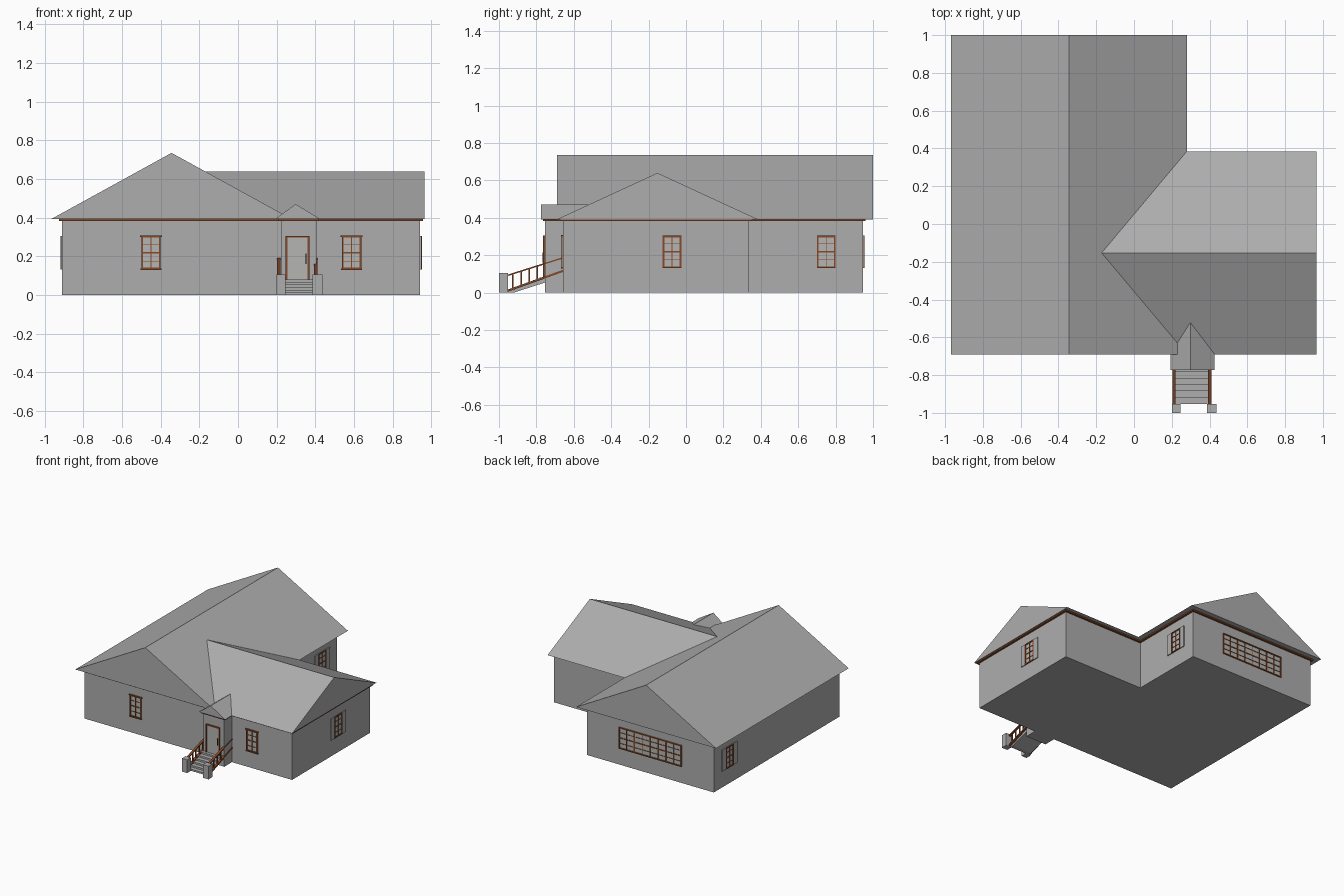
import bpy, bmesh, math
from mathutils import Matrix, Vector

if "Cube" in bpy.data.objects:
    bpy.data.objects.remove(bpy.data.objects["Cube"])


def material(name, rgb):
    m = bpy.data.materials.new(name)
    m.diffuse_color = (*rgb, 1)
    m.use_nodes = True
    m.node_tree.nodes["Principled BSDF"].inputs["Base Color"].default_value = m.diffuse_color
    return m


GREY = material("plaster_grey", (0.42, 0.42, 0.42))
GLASS = material("pane_grey", (0.46, 0.46, 0.45))
BROWN = material("brown_wood", (0.24, 0.065, 0.02))
DARK = material("dark_metal", (0.05, 0.03, 0.02))


def finish(name, bm, mat):
    bmesh.ops.recalc_face_normals(bm, faces=bm.faces)
    me = bpy.data.meshes.new(name)
    bm.to_mesh(me)
    bm.free()
    me.materials.append(mat)
    ob = bpy.data.objects.new(name, me)
    bpy.context.collection.objects.link(ob)
    return ob


def add_box(bm, x0, x1, y0, y1, z0, z1, mat=Matrix()):
    m = Matrix.Translation(((x0 + x1) / 2, (y0 + y1) / 2, (z0 + z1) / 2))
    s = Matrix.Diagonal((x1 - x0, y1 - y0, z1 - z0, 1))
    bmesh.ops.create_cube(bm, size=1, matrix=mat @ m @ s)


def boxes(name, specs, mat, frame=Matrix()):
    bm = bmesh.new()
    for s in specs:
        add_box(bm, *s, frame)
    return finish(name, bm, mat)


def prism(name, pts, offset, mat):
    """Flat polygon pushed along an offset vector."""
    bm = bmesh.new()
    f = bm.faces.new([bm.verts.new(p) for p in pts])
    ext = bmesh.ops.extrude_face_region(bm, geom=[f], use_keep_orig=True)
    vs = [g for g in ext["geom"] if isinstance(g, bmesh.types.BMVert)]
    bmesh.ops.translate(bm, verts=vs, vec=Vector(offset))
    return finish(name, bm, mat)


# Walls: one L-shaped body and the entrance bay
outline = [(-0.91, -0.657), (0.942, -0.657), (0.942, 0.337),
           (0.222, 0.337), (0.222, 0.945), (-0.91, 0.945)]
prism("walls", [(x, y, 0) for x, y in outline], (0, 0, 0.39), GREY)
boxes("entrance_bay", [(0.222, 0.406, -0.755, -0.65, 0, 0.39)], GREY)

# Brown trim under the eaves
t = 0.016
trim = [(-0.91 - t, -0.657 - t), (0.942 + t, -0.657 - t), (0.942 + t, 0.337 + t),
        (0.222 + t, 0.337 + t), (0.222 + t, 0.945 + t), (-0.91 - t, 0.945 + t)]
prism("eaves_trim", [(x, y, 0.382) for x, y in trim], (0, 0, 0.011), BROWN)
boxes("entrance_trim", [(0.21, 0.418, -0.765, -0.66, 0.382, 0.393)], BROWN)

# Roofs: three gabled prisms that meet in valleys
E = 0.392
prism("main_roof", [(-0.968, -0.69, E), (0.28, -0.69, E), (-0.344, -0.69, 0.735)],
      (0, 1.69, 0), GREY)
prism("wing_roof", [(0.965, -0.69, E), (0.965, 0.385, E), (0.965, -0.153, 0.64)],
      (-1.135, 0, 0), GREY)
prism("entrance_roof", [(0.192, -0.774, E), (0.427, -0.774, E), (0.298, -0.774, 0.47)],
      (0, 0.25, 0), GREY)


# Windows: local x along the wall, local -y outwards
def window(name, x, y, turn, width=0.1, cols=2, posts=(), shutters=False, head=False):
    fr = Matrix.Translation((x, y, 0)) @ Matrix.Rotation(math.radians(turn), 4, 'Z')
    h, z0, z1, b = width / 2, 0.132, 0.305, 0.009
    boxes(name + "_panes", [(-h, h, -0.003, 0.002, z0, z1)], GLASS, fr)
    bars = [(-h, -h + b, -0.009, 0, z0, z1), (h - b, h, -0.009, 0, z0, z1),
            (-h, h, -0.009, 0, z0, z0 + b), (-h, h, -0.009, 0, z1 - b, z1)]
    for i in range(1, cols):
        u = -h + width * i / cols
        w = 0.005 if i in posts else 0.002
        bars.append((u - w, u + w, -0.007, 0, z0, z1))
    for k in (1, 2, 3):
        z = z0 + (z1 - z0) * k / 4
        w = 0.004 if k == 2 else 0.0015
        bars.append((-h, h, -0.007, 0, z - w, z + w))
    if head:
        bars.append((-h - 0.007, h + 0.007, -0.012, 0, z1 - 0.005, z1 + 0.003))
        bars.append((-h - 0.004, h + 0.004, -0.012, 0, z0 - 0.003, z0 + 0.004))
    boxes(name + "_frame", bars, BROWN, fr)
    if shutters:
        boxes(name + "_shutters", [(s * h + min(0, s) * 0.045, s * h + max(0, s) * 0.045,
              -0.007, 0, z0, z1) for s in (-1, 1)], GREY, fr)


window("front_left_window", -0.45, -0.657, 0, head=True)
window("front_right_window", 0.588, -0.657, 0, head=True)
window("wing_side_window", 0.942, -0.075, 90, shutters=True)
window("rear_side_window", 0.222, 0.75, 90, shutters=True)
window("left_side_window", -0.91, 0.75, 270, shutters=True)
window("back_window", -0.345, 0.945, 180, width=0.56, cols=8, posts=(2, 6))

# Door with frame and handle
yf = -0.755
boxes("door", [(0.254, 0.362, yf - 0.004, yf, 0.075, 0.298)], GLASS)
boxes("door_frame", [(0.246, 0.256, yf - 0.009, yf, 0.075, 0.306),
                     (0.36, 0.37, yf - 0.009, yf, 0.075, 0.306),
                     (0.246, 0.37, yf - 0.009, yf, 0.296, 0.306)], BROWN)
boxes("door_handle", [(0.35, 0.355, yf - 0.012, yf, 0.16, 0.215)], DARK)

# Stairs: stepped profile with a sloping underside
n, y0, y1, top = 6, -0.952, -0.75, 0.08
profile = [(y0, 0)]
for i in range(n):
    z = top * (i + 1) / n
    profile += [(y0 + (y1 - y0) * i / n, z), (y0 + (y1 - y0) * (i + 1) / n, z)]
profile += [(y1, 0.055), (y0 + 0.03, 0)]
prism("stairs", [(0.22, y, z) for y, z in profile], (0.175, 0, 0), GREY)

# Gate pillars
boxes("stair_pillars", [(0.2, 0.246, -1.0, -0.952, 0, 0.106),
                        (0.386, 0.437, -1.0, -0.952, 0, 0.106)], GREY)

# Railings: sloping rails and upright balusters on both sides
ya, yb = -0.955, -0.658


def slope(y, za, zb):
    return za + (zb - za) * (y - ya) / (yb - ya)


for side, x in (("left", 0.203), ("right", 0.393)):
    for part, za, zb, h in (("bottom", 0.004, 0.11, 0.012), ("top", 0.088, 0.182, 0.008)):
        prism(f"{side}_{part}_rail", [(x, ya, za), (x, yb, zb), (x, yb, zb + h), (x, ya, za + h)],
              (0.018, 0, 0), BROWN)
    posts = []
    for i in range(7):
        y = -0.925 + i * 0.0435
        posts.append((x + 0.005, x + 0.013, y - 0.004, y + 0.004,
                      slope(y, 0.006, 0.112), slope(y, 0.09, 0.184)))
    boxes(f"{side}_balusters", posts, BROWN)
